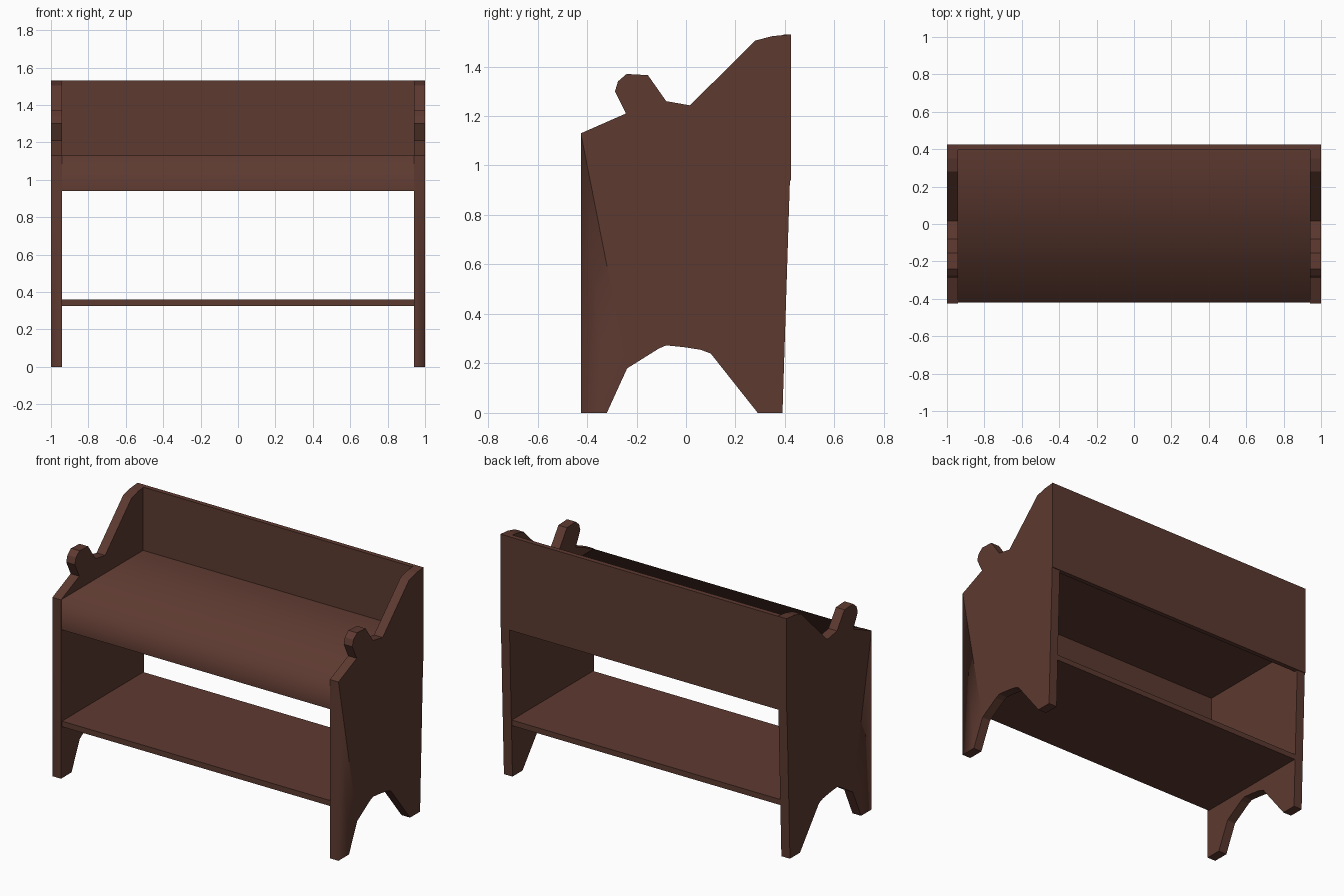
import bpy, bmesh

if "Cube" in bpy.data.objects:
    bpy.data.objects.remove(bpy.data.objects["Cube"])

wood = bpy.data.materials.new("dark brown wood")
wood.diffuse_color = (0.11, 0.042, 0.03, 1)
wood.use_nodes = True
wood.node_tree.nodes["Principled BSDF"].inputs["Base Color"].default_value = wood.diffuse_color


def finish(bm, name):
    bmesh.ops.recalc_face_normals(bm, faces=bm.faces)
    me = bpy.data.meshes.new(name)
    bm.to_mesh(me)
    bm.free()
    me.materials.append(wood)
    ob = bpy.data.objects.new(name, me)
    bpy.context.collection.objects.link(ob)
    return ob


def extrude_profile(name, pts, x0, x1, soft=(), split=None):
    """Extrude a (y, z) profile from x0 to x1. All edges are sharp except the
    long edges at the soft points; split cuts the x1 cap between two points."""
    bm = bmesh.new()
    a = [bm.verts.new((x0, y, z)) for y, z in pts]
    b = [bm.verts.new((x1, y, z)) for y, z in pts]
    n = len(pts)
    bm.faces.new(a)
    cap = bm.faces.new(b)
    for i in range(n):
        j = (i + 1) % n
        bm.faces.new((a[i], a[j], b[j], b[i]))
    if split:
        bmesh.utils.face_split(cap, b[split[0]], b[split[1]])
    for f in bm.faces:
        f.smooth = True
    for e in bm.edges:
        e.smooth = False
    for i, ends in soft:
        pair = {"a": a, "b": b}
        u, v = (a[i], b[i]) if ends is None else (pair[ends][i], pair[ends][(i + 1) % n])
        bm.edges.get((u, v)).smooth = True
    return finish(bm, name)


# Side panels: arched feet, rounded arm knob, rising back
panel = [(-0.425, 1.13), (-0.425, 0), (-0.32, 0), (-0.238, 0.18), (-0.11, 0.26),
         (-0.08, 0.273), (-0.01, 0.266), (0.06, 0.255), (0.10, 0.24), (0.29, 0),
         (0.39, 0), (0.42, 0.94), (0.425, 0.94), (0.425, 1.53), (0.35, 1.523),
         (0.28, 1.505), (0.016, 1.243), (-0.08, 1.26), (-0.154, 1.365),
         (-0.24, 1.37), (-0.275, 1.34), (-0.287, 1.30), (-0.243, 1.21)]
for side, s in (("left", -1), ("right", 1)):
    # the outer front edge is softly shaded into the side
    extrude_profile(side + "_side_panel", panel, 0.94 * s, 1.0 * s,
                    soft=[(0, "b")], split=(0, 3))

# Seat board with front apron, softly shaded over the front edge
seat = [(-0.42, 1.13), (-0.42, 0.94), (-0.39, 0.94), (-0.39, 1.10),
        (0.40, 1.10), (0.40, 1.13)]
extrude_profile("seat_and_apron", seat, -0.94, 0.94, soft=[(0, None)])

# Backrest board
back = [(0.395, 0.94), (0.425, 0.94), (0.425, 1.53), (0.395, 1.53)]
extrude_profile("backrest", back, -0.94, 0.94)

# Lower shelf
shelf = [(-0.415, 0.325), (0.397, 0.325), (0.397, 0.36), (-0.415, 0.36)]
extrude_profile("lower_shelf", shelf, -0.94, 0.94)
